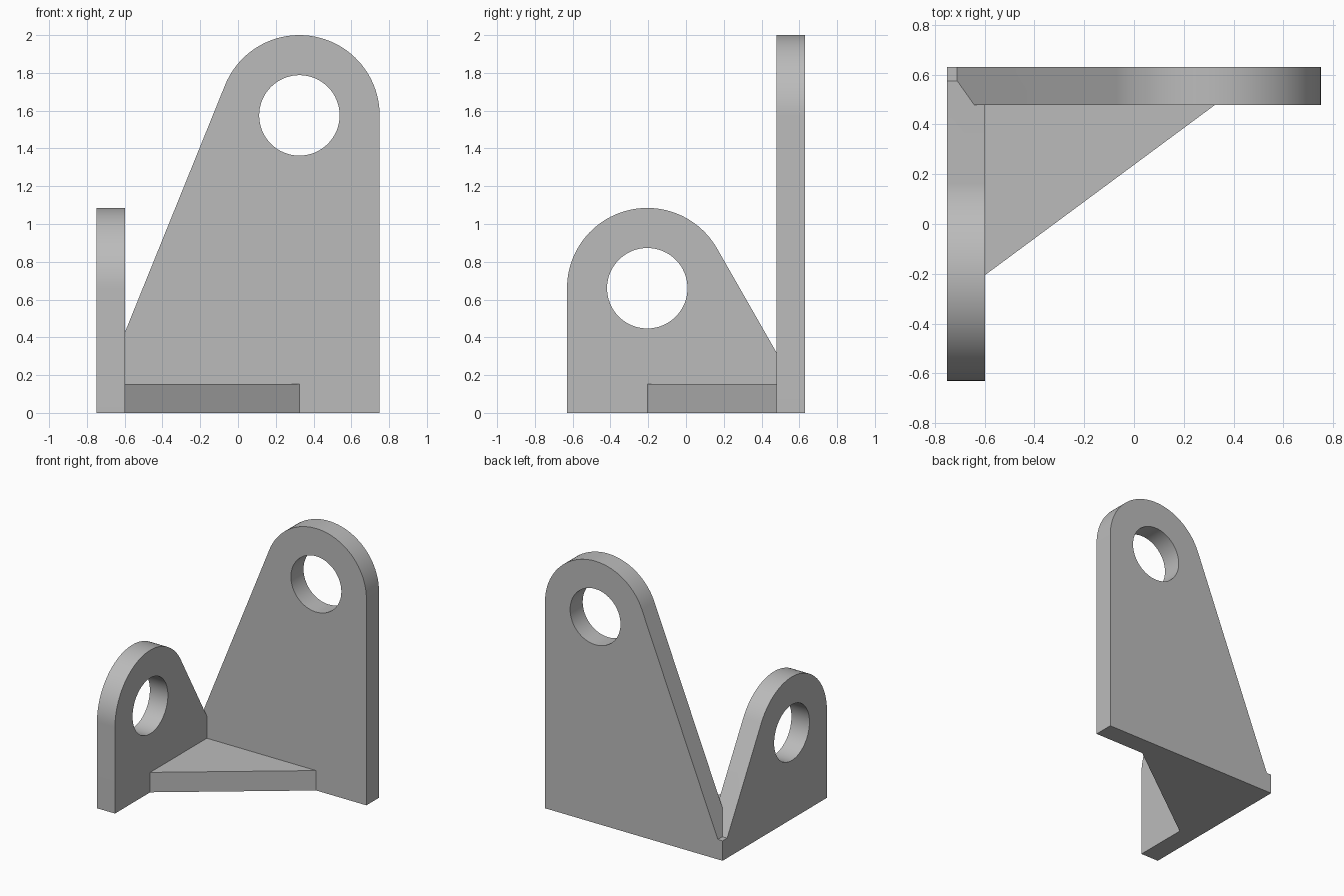
import bpy, bmesh, math
from mathutils import Vector

cube = bpy.data.objects.get("Cube")
if cube:
    bpy.data.objects.remove(cube, do_unlink=True)

X0, Y1 = -0.75, 0.63      # outer corner of the bracket
THICK = 0.152             # plate thickness
R, HOLE = 0.425, 0.213    # lug and hole radii

grey = bpy.data.materials.new("plain grey")
grey.use_nodes = True
grey.diffuse_color = (0.5, 0.5, 0.5, 1)
grey.node_tree.nodes["Principled BSDF"].inputs["Base Color"].default_value = (0.5, 0.5, 0.5, 1)


def prism(name, points, offset):
    """Solid made by sweeping a flat outline along an offset."""
    bm = bmesh.new()
    face = bm.faces.new([bm.verts.new(p) for p in points])
    swept = bmesh.ops.extrude_face_region(bm, geom=[face], use_keep_orig=True)
    verts = [v for v in swept["geom"] if isinstance(v, bmesh.types.BMVert)]
    bmesh.ops.translate(bm, verts=verts, vec=offset)
    bmesh.ops.recalc_face_normals(bm, faces=bm.faces)
    mesh = bpy.data.meshes.new(name)
    bm.to_mesh(mesh)
    bm.free()
    mesh.materials.append(grey)
    obj = bpy.data.objects.new(name, mesh)
    bpy.context.collection.objects.link(obj)
    return obj


def combine(target, other, operation):
    """Apply a boolean and discard the second solid."""
    mod = target.modifiers.new("combine", "BOOLEAN")
    mod.operation, mod.object, mod.solver = operation, other, "EXACT"
    bpy.context.view_layer.objects.active = target
    bpy.ops.object.modifier_apply(modifier=mod.name)
    bpy.data.objects.remove(other, do_unlink=True)


def arc(centre, radius, start, end, steps):
    return [centre + radius * Vector((math.cos(a), math.sin(a)))
            for a in (start + (end - start) * i / steps for i in range(steps + 1))]


def lug_plate(name, length, centre_height, toe, place, offset):
    """Plate with a round pierced top, tapering by a tangent line to a low toe."""
    centre = Vector((length - R, centre_height))
    corner = Vector((toe, THICK))
    to_toe = corner - centre
    tangent = (math.atan2(to_toe.y, to_toe.x) % math.tau) - math.acos(R / to_toe.length)
    outline = [Vector((0, 0)), Vector((length, 0))]
    outline += arc(centre, R, 0, tangent, 48)
    outline += [corner, Vector((0, THICK))]
    plate = prism(name, [place(p, 0) for p in outline], offset)
    ring = arc(centre, HOLE, 0, math.tau, 64)[:-1]
    cutter = prism("hole_cutter", [place(p, -1) for p in ring], offset * 3)
    cutter.hide_render = True
    combine(plate, cutter, "DIFFERENCE")
    return plate


# Tall plate along the back, short plate along the right side
inward_y, inward_x = Vector((0, -THICK, 0)), Vector((THICK, 0, 0))
bracket = lug_plate("corner_bracket", 1.5, 1.575, 0.04,
                    lambda p, k: Vector((X0 + p.x, Y1, p.y)) + k * inward_y, inward_y)
side = lug_plate("side_plate", 1.26, 0.66, 0.055,
                 lambda p, k: Vector((X0, Y1 - p.x, p.y)) + k * inward_x, inward_x)

# Triangular floor web, with its back edges buried in the plates
xi, yi, bury = X0 + THICK, Y1 - THICK, 0.07
web = prism("floor_web", [(xi - bury, yi + bury, 0), (0.325, yi + bury, 0), (0.325, yi, 0),
                          (xi, -0.205, 0), (xi - bury, -0.205, 0)], Vector((0, 0, THICK)))

combine(bracket, side, "UNION")
combine(bracket, web, "UNION")

# Smooth the round edges, keep the rest crisp
bpy.ops.object.select_all(action="DESELECT")
bracket.select_set(True)
bpy.context.view_layer.objects.active = bracket
bpy.ops.object.shade_smooth_by_angle(angle=math.radians(20))
